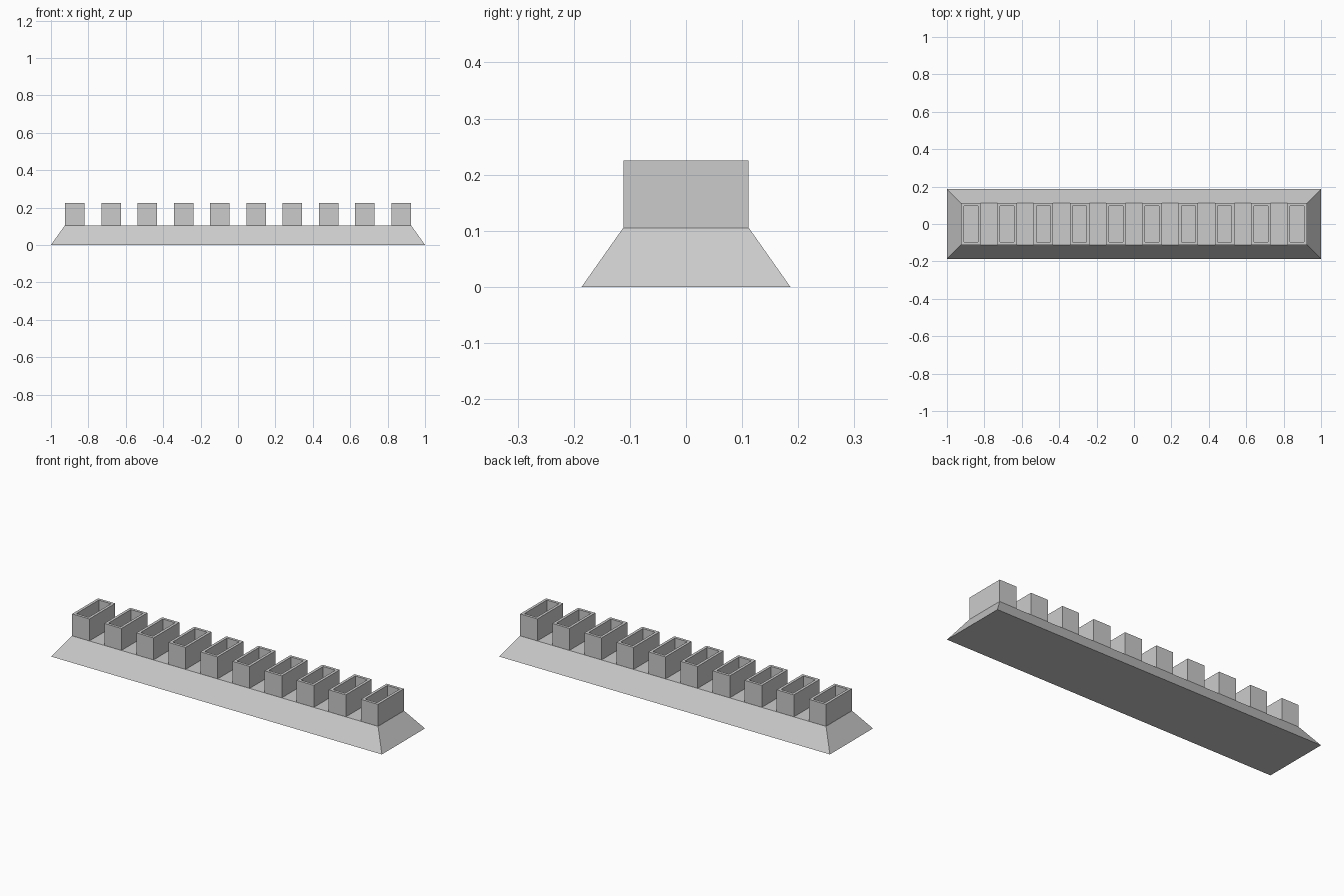
import bpy
import bmesh

cube = bpy.data.objects.get("Cube")
if cube:
    bpy.data.objects.remove(cube, do_unlink=True)

grey = bpy.data.materials.new("plain grey")
grey.use_nodes = True
colour = (0.6, 0.6, 0.6, 1)
grey.diffuse_color = colour
grey.node_tree.nodes["Principled BSDF"].inputs["Base Color"].default_value = colour

BASE_TOP = 0.105
TOP = 0.225
COUNT = 10
WIDTH, DEPTH = 0.104, 0.223
SPACING = 0.1938
WALL = 0.015


def tapered_box(bm, bottom, top, z0, z1):
    """Box from half-size pairs at two heights; returns its top face."""
    rings = []
    for (hx, hy), z in ((bottom, z0), (top, z1)):
        corners = ((-hx, -hy), (hx, -hy), (hx, hy), (-hx, hy))
        rings.append([bm.verts.new((x, y, z)) for x, y in corners])
    low, high = rings
    bm.faces.new(low[::-1])
    for i in range(4):
        j = (i + 1) % 4
        bm.faces.new((low[i], low[j], high[j], high[i]))
    return bm.faces.new(high)


def to_mesh(bm, name):
    mesh = bpy.data.meshes.new(name)
    bm.normal_update()
    bm.to_mesh(mesh)
    bm.free()
    mesh.materials.append(grey)
    return mesh


def place(name, mesh, x=0):
    obj = bpy.data.objects.new(name, mesh)
    obj.location.x = x
    bpy.context.collection.objects.link(obj)


# Sloped base
bm = bmesh.new()
tapered_box(bm, (1, 0.186), (0.925, 0.112), 0, BASE_TOP)
place("base", to_mesh(bm, "base"))

# Open-topped slot: inset the rim, then sink the inside down to the base
bm = bmesh.new()
half = (WIDTH / 2, DEPTH / 2)
rim = tapered_box(bm, half, half, BASE_TOP - 0.002, TOP)
bm.normal_update()
bmesh.ops.inset_region(bm, faces=[rim], thickness=WALL, use_even_offset=True)
well = bmesh.ops.extrude_discrete_faces(bm, faces=[rim])["faces"][0]
for v in well.verts:
    v.co.z = BASE_TOP + 0.001
slot = to_mesh(bm, "slot")

# Row of slots along the base
for i in range(COUNT):
    place(f"slot_{i + 1}", slot, (i - (COUNT - 1) / 2) * SPACING)
